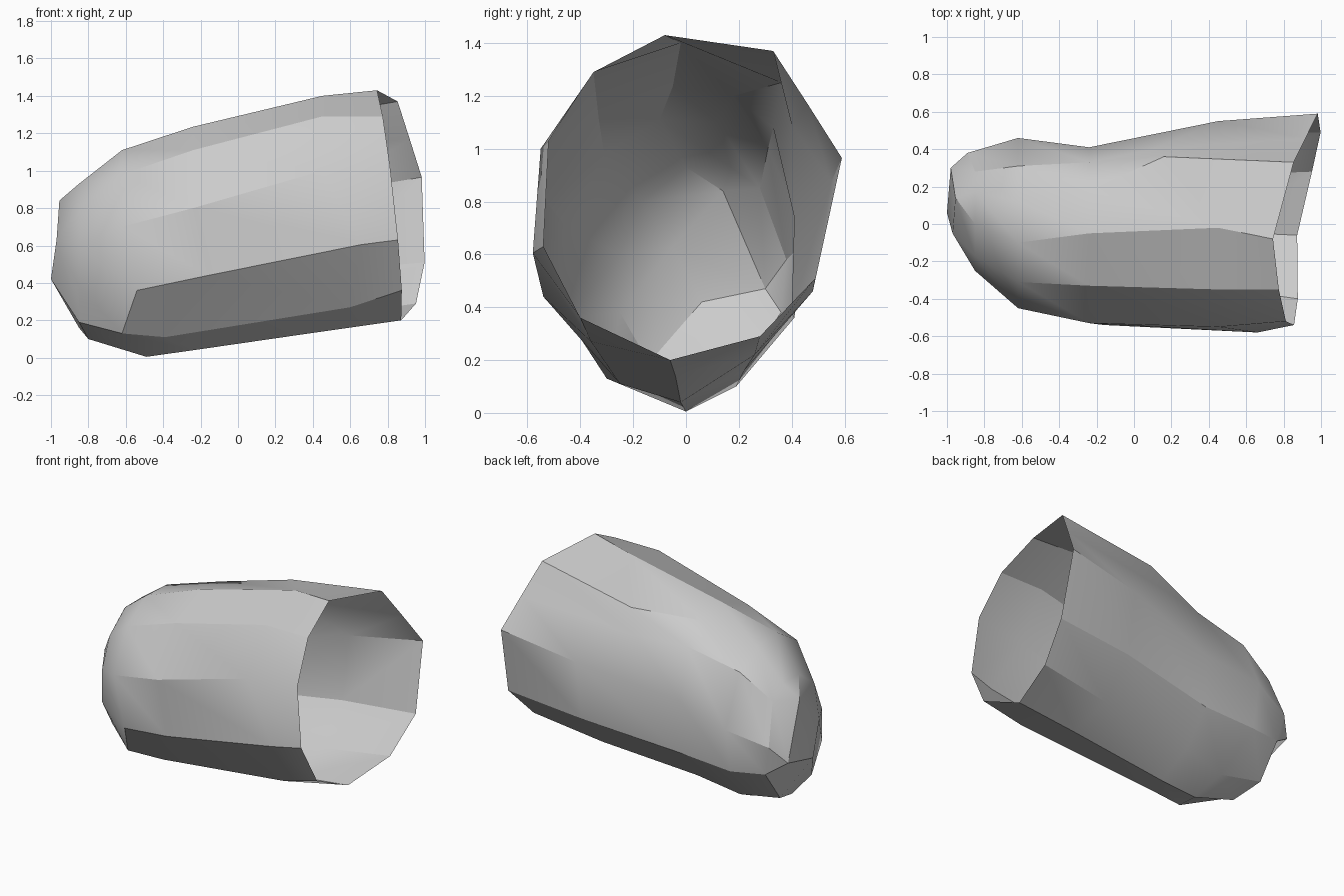
import bpy
import bmesh
import math
from mathutils import Vector

# Remove the default object
default = bpy.data.objects.get("Cube")
if default:
    bpy.data.objects.remove(default, do_unlink=True)

# Lengthwise ribs of the shell, named in order around each cross-section
RIBS = ["crown", "back_top", "back_dent", "back_side", "back_low", "back_keel",
        "keel", "front_keel", "front_low", "front_side", "front_top"]


def make_material(name, shade):
    """One plain flat colour, visible in viewport and render."""
    mat = bpy.data.materials.new(name)
    mat.use_nodes = True
    colour = (shade, shade, shade, 1)
    mat.diffuse_color = colour
    for node in mat.node_tree.nodes:
        if node.type == "BSDF_PRINCIPLED":
            node.inputs["Base Color"].default_value = colour
    return mat


def section(station, outline, shifts=None):
    """Place a (y, z) outline at a station along x, sliding chosen ribs."""
    shifts = shifts or {}
    return [Vector((station + shifts.get(rib, 0), y, z))
            for rib, (y, z) in zip(RIBS, outline)]


def slanted_section(outline):
    """The open mouth: its edge sweeps outward towards the back and the keel."""
    return [Vector((.89 - .106 * z + .33 * max(y, 0) - .06 * min(y, 0), y, z))
            for y, z in outline]


# Open mouth of the shell
mouth = slanted_section([
    (-.08, 1.43), (.33, 1.37), (.46, 1.17), (.59, .965), (.49, .51), (.28, .29),
    (-.06, .2), (-.4, .36), (-.54, .63), (-.52, 1.03), (-.35, 1.29)])

# Wide body behind the mouth, with the dent pulled back along the ribs
body = section(.45, [
    (-.02, 1.4), (.36, 1.25), (.4, 1.09), (.55, .875), (.48, .46), (.26, .22),
    (-.04, .14), (-.36, .27), (-.58, .605), (-.55, 1), (-.35, 1.29)],
    {"back_top": -.29, "back_dent": -.35, "front_keel": .15, "front_low": .21})

# Narrow waist
waist = section(-.24, [
    (-.05, 1.235), (.18, 1.2), (.33, 1.08), (.41, .74), (.4, .38), (.22, .16),
    (-.02, .04), (-.25, .11), (-.54, .44), (-.53, .8), (-.33, 1.11)],
    {"front_keel": -.15, "front_low": .08})

# Rounded heel
heel = section(-.62, [
    (-.1, 1.11), (.12, 1.1), (.31, 1), (.46, .66), (.41, .36), (.19, .1),
    (0, .005), (-.3, .13), (-.45, .36), (-.45, .7), (-.31, .98)],
    {"back_keel": .08, "keel": .13, "front_low": .08})

# Closing curve just before the tip
nose = section(-.85, [
    (.0, .93), (.17, .93), (.28, .85), (.38, .58), (.36, .38), (.2, .16),
    (0, .1), (-.14, .19), (-.25, .38), (-.25, .6), (-.17, .8)],
    {"keel": .05, "back_side": -.04})

# Small four-cornered tip, several ribs meeting in each corner
tip_top = Vector((-.955, .14, .84))
tip_back = Vector((-.98, .3, .47))
tip_low = Vector((-1, .06, .42))
tip_front = Vector((-.97, -.05, .63))
tip = ([tip_top] * 3 + [tip_back] * 2 + [tip_low] * 3 + [tip_front] * 3)

# Loft the sections into one open sheet
bm = bmesh.new()
rings = [[bm.verts.new(point) for point in ring]
         for ring in (mouth, body, waist, heel, nose, tip)]
count = len(RIBS)
for outer, inner in zip(rings, rings[1:]):
    for i in range(count):
        j = (i + 1) % count
        bm.faces.new((outer[i], outer[j], inner[j], inner[i]))
bm.faces.new(rings[-1])
bmesh.ops.remove_doubles(bm, verts=bm.verts[:], dist=.001)
bmesh.ops.dissolve_degenerate(bm, edges=bm.edges[:], dist=.001)
bmesh.ops.recalc_face_normals(bm, faces=bm.faces[:])

# Let the nose end face away from the open mouth
end_face = min(bm.faces, key=lambda f: f.calc_center_median().x)
if end_face.normal.x > 0:
    bmesh.ops.reverse_faces(bm, faces=bm.faces[:])

mesh = bpy.data.meshes.new("open_shell")
bm.to_mesh(mesh)
bm.free()
mesh.materials.append(make_material("plain_grey", .6))
shell = bpy.data.objects.new("open_shell", mesh)
bpy.context.collection.objects.link(shell)

# Smooth surface with crisp folds
bpy.ops.object.select_all(action="DESELECT")
shell.select_set(True)
bpy.context.view_layer.objects.active = shell
bpy.ops.object.shade_smooth_by_angle(angle=math.radians(30))
